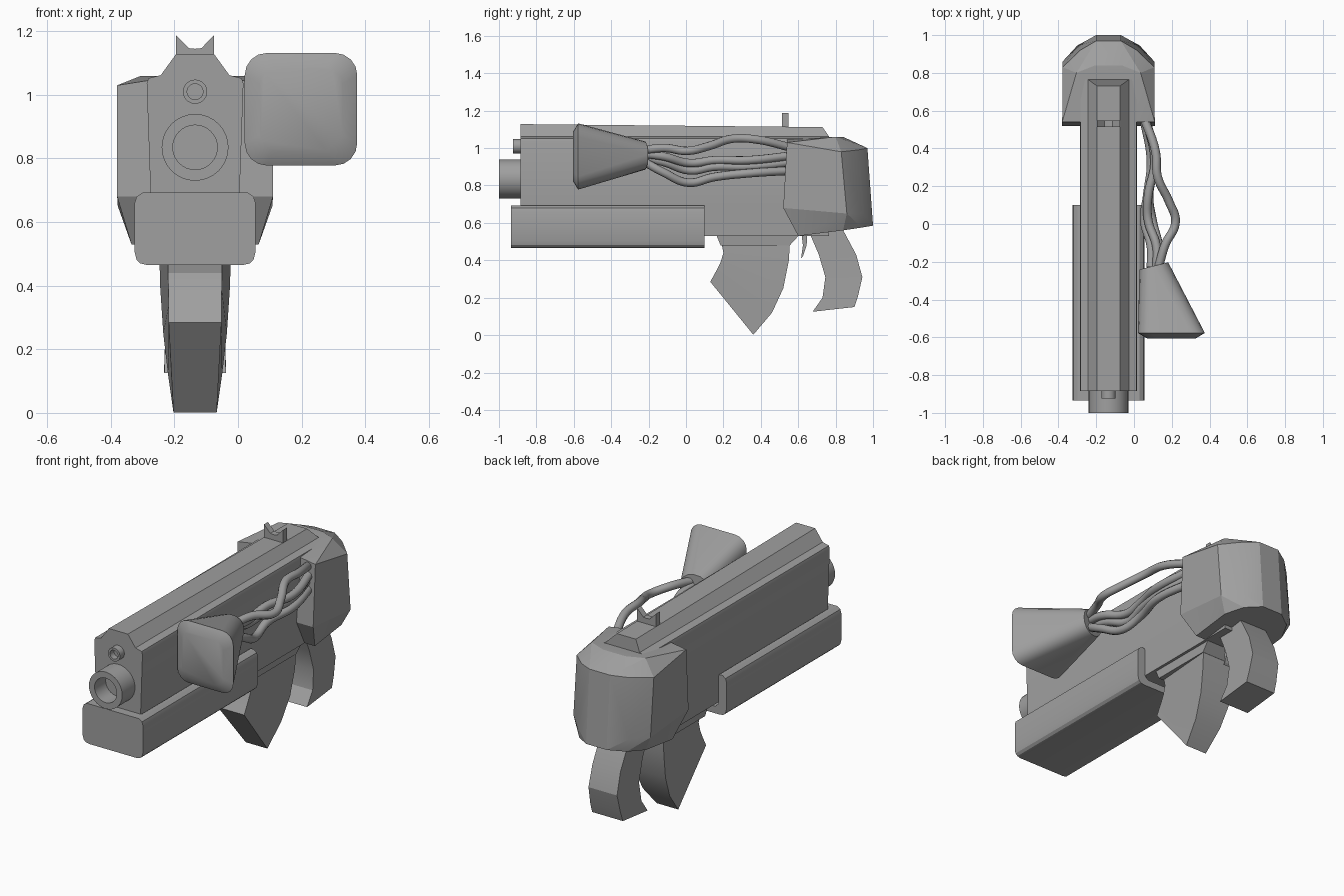
import bpy, bmesh, math

if "Cube" in bpy.data.objects:
    bpy.data.objects.remove(bpy.data.objects["Cube"], do_unlink=True)

CX = -0.135  # centre line of the main body

grey = bpy.data.materials.new("plain_grey")
grey.use_nodes = True
grey.diffuse_color = (0.35, 0.35, 0.35, 1)
grey.node_tree.nodes["Principled BSDF"].inputs["Base Color"].default_value = grey.diffuse_color


def finish(name, bm, angle=30):
    bmesh.ops.recalc_face_normals(bm, faces=bm.faces)
    mesh = bpy.data.meshes.new(name)
    bm.to_mesh(mesh)
    bm.free()
    mesh.materials.append(grey)
    ob = bpy.data.objects.new(name, mesh)
    bpy.context.collection.objects.link(ob)
    smooth(ob, angle)
    return ob


def smooth(ob, angle):
    bpy.ops.object.select_all(action='DESELECT')
    ob.select_set(True)
    bpy.context.view_layer.objects.active = ob
    bpy.ops.object.shade_smooth_by_angle(angle=math.radians(angle))


def loft(name, rings, angle=30):
    """Skin a list of equal-length rings and cap both ends."""
    bm = bmesh.new()
    loops = [[bm.verts.new(p) for p in ring] for ring in rings]
    n = len(loops[0])
    for a, b in zip(loops, loops[1:]):
        for i in range(n):
            j = (i + 1) % n
            bm.faces.new((a[i], a[j], b[j], b[i]))
    bm.faces.new(loops[0])
    bm.faces.new(loops[-1])
    return finish(name, bm, angle)


def mirrored(half, y):
    """Full cross-section at y from the (x, z) points of its left half."""
    side = [(CX + x, y, z) for x, z in half]
    return side + [(CX - x, y, z) for x, z in reversed(half)]


def handle(name, sections):
    """Sections: front y, z, half width, then rear y, z, half width."""
    rings = []
    for yf, zf, wf, yb, zb, wb in sections:
        rings.append([(CX - wf, yf, zf), (CX + wf, yf, zf),
                      (CX + wb, yb, zb), (CX - wb, yb, zb)])
    return loft(name, rings, 25)


def tube(name, z, outer, inner, front, back, depth):
    def circle(r, y):
        turn = [math.tau * i / 32 for i in range(32)]
        return [(CX + r * math.cos(t), y, z + r * math.sin(t)) for t in turn]
    loft(name, [circle(outer, back), circle(outer, front),
                circle(inner, front), circle(inner, front + depth)])


# Main body with a raised top ridge
section = [(0.135, 0.53), (0.14, 0.69), (0.152, 1.035), (0.147, 1.052),
           (0.108, 1.062), (0.06, 1.128)]
front = mirrored(section, -0.885)
rear = [(x, 0.73 if z > 1.1 else 0.765, z - 0.016 if z > 1.1 else z)
        for x, y, z in mirrored(section, 0)]
loft("main_body", [front, rear], 20)

# Barrels
tube("main_barrel", 0.835, 0.105, 0.07, -1.0, -0.87, 0.1)
tube("small_barrel", 1.01, 0.038, 0.025, -0.925, -0.87, 0.035)

# Fore grip: channel around the body with a closed front
outside = [(0.15, 0.465), (0.172, 0.47), (0.184, 0.482), (0.19, 0.505),
           (0.19, 0.66), (0.184, 0.68), (0.165, 0.693)]
channel = outside + [(0.145, 0.693), (0.14, 0.68), (0.14, 0.525), (0.12, 0.505)]
loft("fore_grip", [mirrored(channel, -0.89), mirrored(channel, 0.1)])
loft("fore_grip_front", [mirrored(outside, -0.935), mirrored(outside, -0.88)])

# Faceted rear shell
corners = [
    (0.20, 0.60, 0.53), (0.245, 0.52, 0.68), (0.245, 0.54, 1.03), (0.15, 0.54, 1.045),
    (0.20, 0.84, 0.56), (0.243, 0.86, 0.65), (0.243, 0.83, 0.98), (0.17, 0.80, 1.06),
    (0.15, 0.94, 0.575), (0.165, 0.945, 0.65), (0.15, 0.92, 0.99),
    (0.065, 1.0, 0.585), (0.065, 0.97, 1.0), (0.07, 0.84, 1.06)]
bm = bmesh.new()
for x, y, z in corners:
    for s in (-1, 1):
        bm.verts.new((CX + s * x, y, z))
hull = bmesh.ops.convex_hull(bm, input=bm.verts)
loose = [v for v in bm.verts if not v.link_faces]
bmesh.ops.delete(bm, geom=loose, context='VERTS')
bmesh.ops.dissolve_limit(bm, angle_limit=math.radians(3), verts=bm.verts, edges=bm.edges)
finish("rear_shell", bm, 15)

# Notched rear sight
notch = [(0.0, 1.09), (0.06, 1.09), (0.06, 1.188), (0.02, 1.147), (0.0, 1.145)]
sight = [[(CX + x, y, z) for x, z in notch] +
         [(CX - x, y, z) for x, z in reversed(notch[1:-1])] for y in (0.513, 0.548)]
loft("rear_sight", sight)

# Forward handle, its mounting plate, trigger and rear handle
handle("handle_plate", [(0.16, 0.54, 0.12, 0.61, 0.54, 0.12),
                        (0.185, 0.48, 0.115, 0.555, 0.48, 0.115)])
handle("forward_handle", [
    (0.19, 0.49, 0.085, 0.555, 0.49, 0.112),
    (0.20, 0.44, 0.085, 0.55, 0.40, 0.110),
    (0.185, 0.39, 0.084, 0.52, 0.25, 0.100),
    (0.16, 0.34, 0.083, 0.46, 0.12, 0.085),
    (0.13, 0.285, 0.083, 0.36, 0.002, 0.068)])
handle("trigger", [
    (0.615, 0.56, 0.02, 0.65, 0.56, 0.02),
    (0.625, 0.48, 0.02, 0.645, 0.48, 0.02),
    (0.615, 0.41, 0.02, 0.625, 0.42, 0.02)])
handle("rear_handle", [
    (0.65, 0.57, 0.088, 0.83, 0.58, 0.088),
    (0.71, 0.43, 0.088, 0.91, 0.43, 0.088),
    (0.745, 0.31, 0.09, 0.943, 0.31, 0.09),
    (0.73, 0.20, 0.095, 0.92, 0.21, 0.095),
    (0.677, 0.125, 0.097, 0.9, 0.15, 0.097)])


# Side horn: rounded square face narrowing to a round neck
def rounded(cx, cz, half, radius, y, slant=0.0):
    ring = []
    for k in range(4):
        for i in range(5):
            a = math.pi / 2 * (k + i / 4)
            sx = 1 if k in (0, 3) else -1
            sz = 1 if k < 2 else -1
            x = sx * (half - radius) + radius * math.cos(a)
            z = sz * (half - radius) + radius * math.sin(a)
            ring.append((cx + x, y + slant * x, cz + z))
    return ring


loft("side_horn", [rounded(0.198, 0.955, 0.13, 0.05, -0.605),
                   rounded(0.198, 0.955, 0.177, 0.07, -0.577),
                   rounded(0.105, 0.96, 0.076, 0.07, -0.222, 0.25)], 35)

# Cables from the horn neck to the rear shell
cables = {
    "upper_cable": [(0.13, -0.23, 0.99), (0.165, -0.11, 1.0), (0.22, 0.01, 0.985),
                    (0.185, 0.12, 1.01), (0.125, 0.25, 1.05), (0.115, 0.38, 1.045),
                    (0.05, 0.57, 1.0)],
    "middle_cable": [(0.12, -0.23, 0.97), (0.12, -0.12, 0.955), (0.075, 0.02, 0.92),
                     (0.075, 0.15, 0.935), (0.11, 0.33, 0.935), (0.06, 0.57, 0.96)],
    "inner_cable": [(0.09, -0.23, 0.95), (0.09, -0.12, 0.925), (0.055, 0.02, 0.88),
                    (0.07, 0.15, 0.9), (0.09, 0.33, 0.9), (0.05, 0.57, 0.925)],
    "lower_cable": [(0.12, -0.23, 0.93), (0.13, -0.12, 0.87), (0.1, 0.01, 0.815),
                    (0.08, 0.15, 0.845), (0.11, 0.33, 0.865), (0.06, 0.57, 0.88)],
}
for name, points in cables.items():
    curve = bpy.data.curves.new(name, 'CURVE')
    curve.dimensions = '3D'
    curve.bevel_depth = 0.023
    curve.bevel_resolution = 3
    curve.resolution_u = 6
    spline = curve.splines.new('BEZIER')
    spline.bezier_points.add(len(points) - 1)
    for bp, co in zip(spline.bezier_points, points):
        bp.co = co
        bp.handle_left_type = bp.handle_right_type = 'AUTO'
    curve.materials.append(grey)
    ob = bpy.data.objects.new(name, curve)
    bpy.context.collection.objects.link(ob)
    bpy.ops.object.select_all(action='DESELECT')
    ob.select_set(True)
    bpy.context.view_layer.objects.active = ob
    bpy.ops.object.convert(target='MESH')
    smooth(bpy.context.view_layer.objects.active, 60)
